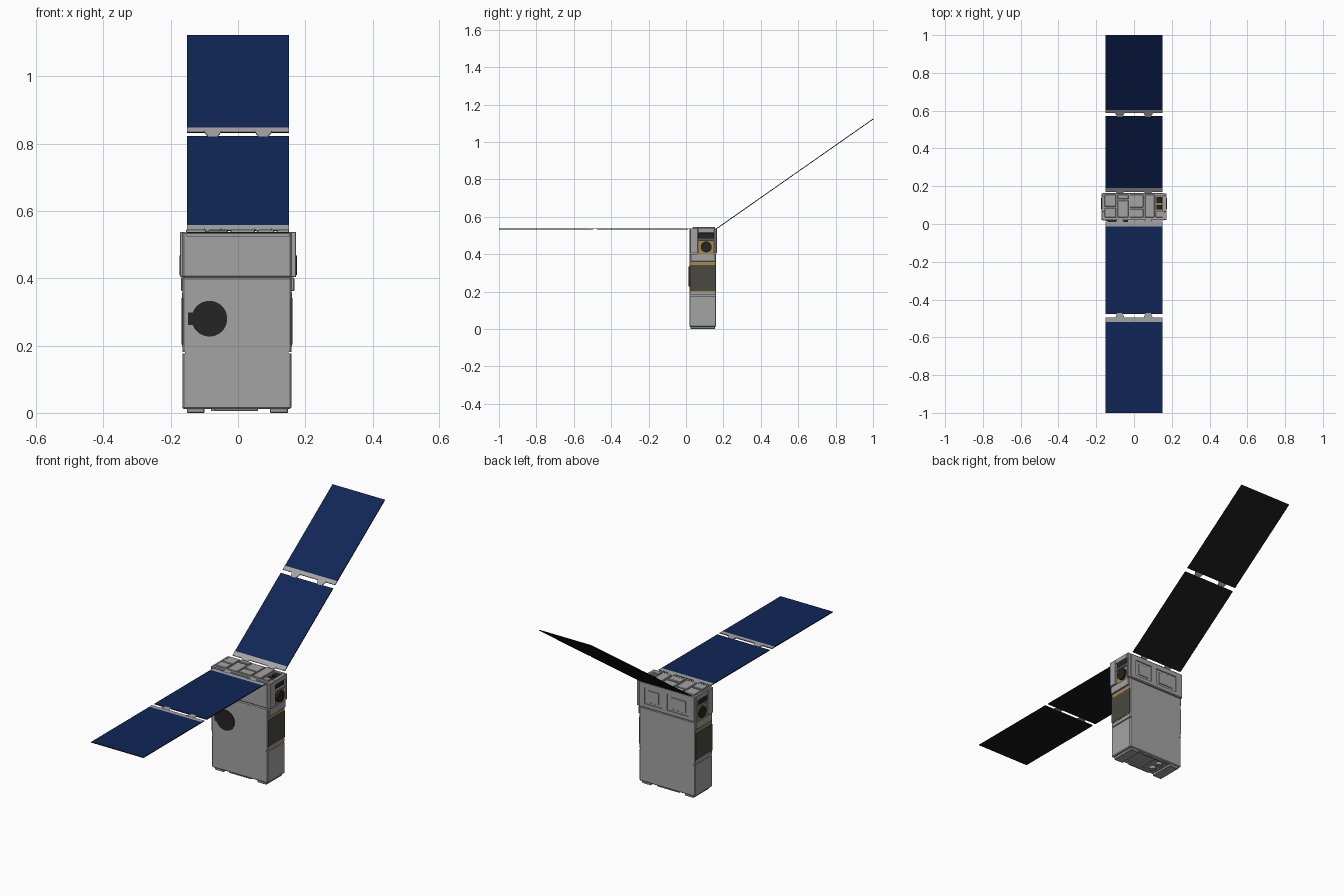
import bpy, bmesh, math
from mathutils import Matrix, Vector


def material(name, rgb):
    m = bpy.data.materials.new(name)
    m.diffuse_color = (*rgb, 1)
    return m


GREY = material("hull grey", (0.37, 0.37, 0.37))
BLUE = material("solar cell blue", (0.005, 0.019, 0.095))
BLACK = material("panel back black", (0.009, 0.009, 0.009))
LENS = material("lens black", (0.018, 0.018, 0.018))
DARK = material("radiator dark", (0.068, 0.068, 0.052))
TAN = material("gold foil", (0.38, 0.25, 0.075))


def finish(name, bm, mat, matrix=None):
    if matrix:
        bm.transform(matrix)
    bmesh.ops.recalc_face_normals(bm, faces=bm.faces)
    me = bpy.data.meshes.new(name)
    bm.to_mesh(me)
    bm.free()
    me.materials.append(mat)
    ob = bpy.data.objects.new(name, me)
    bpy.context.collection.objects.link(ob)
    return ob


def add_box(bm, x0, x1, y0, y1, z0, z1, bevel=0):
    vs = bmesh.ops.create_cube(bm, size=1)["verts"]
    for v in vs:
        v.co = Vector(((x0, x1)[v.co.x > 0], (y0, y1)[v.co.y > 0], (z0, z1)[v.co.z > 0]))
    if bevel:
        edges = list({e for v in vs for e in v.link_edges})
        bmesh.ops.bevel(bm, geom=edges, offset=bevel, segments=1, affect='EDGES')


def boxes(name, mat, dims, bevel=0, matrix=None):
    bm = bmesh.new()
    for d in dims:
        add_box(bm, *d, bevel=bevel)
    return finish(name, bm, mat, matrix)


def disc(name, mat, centre, radius, depth, axis, sides=32):
    bm = bmesh.new()
    bmesh.ops.create_cone(bm, cap_ends=True, segments=sides, radius1=radius,
                          radius2=radius, depth=depth)
    rot = Vector((0, 0, 1)).rotation_difference(Vector(axis)).to_matrix().to_4x4()
    return finish(name, bm, mat, Matrix.Translation(centre) @ rot)


def cut(ob, name, dims):
    cutter = boxes(name, GREY, dims)
    cutter.hide_render = True
    cutter.hide_viewport = False
    cutter.display_type = 'WIRE'
    mod = ob.modifiers.new("recesses", 'BOOLEAN')
    mod.object = cutter
    mod.operation = 'DIFFERENCE'
    mod.solver = 'EXACT'


# Main body and the slightly deeper head section
body = boxes("body", GREY, [(-0.165, 0.159, 0.018, 0.161, 0.012, 0.402)], 0.004)
cut(body, "body_cutter", [
    (0.150, 0.2, 0.172, 0.0, 0.176, 0.181),
    (-0.2, -0.157, 0.0, 0.172, 0.176, 0.181),
    (-0.13, -0.02, 0.04, 0.14, 0.0, 0.018),
    (0.0, 0.13, 0.04, 0.14, 0.0, 0.018),
])
head = boxes("head", GREY, [(-0.165, 0.159, 0.018, 0.165, 0.403, 0.538)], 0.004)
cut(head, "head_cutter", [
    (-0.152, 0.152, 0.0, 0.023, 0.526, 0.56),     # front wing seat
    (0.025, 0.125, 0.160, 0.18, 0.425, 0.51),     # back pockets
    (-0.13, -0.005, 0.160, 0.18, 0.425, 0.51),
    (0.115, 0.152, 0.070, 0.148, 0.520, 0.56),    # top sensor bay
])

# Raised plates inside the back pockets and on top of the head
boxes("back_pocket_plates", GREY, [
    (0.045, 0.105, 0.158, 0.1635, 0.437, 0.498),
    (-0.112, -0.025, 0.158, 0.1635, 0.437, 0.498)], 0.001)
boxes("top_plates", GREY, [
    (-0.155, -0.095, 0.035, 0.085, 0.535, 0.545),
    (-0.088, -0.030, 0.035, 0.125, 0.535, 0.543),
    (-0.155, -0.095, 0.092, 0.155, 0.535, 0.543),
    (-0.088, -0.030, 0.132, 0.155, 0.535, 0.545),
    (-0.022, 0.050, 0.035, 0.080, 0.535, 0.545),
    (-0.022, 0.050, 0.088, 0.155, 0.535, 0.543),
    (0.058, 0.108, 0.035, 0.155, 0.535, 0.545),
    (0.115, 0.152, 0.035, 0.062, 0.535, 0.545)], 0.002)
boxes("top_sensor_foil", TAN, [(0.117, 0.150, 0.072, 0.146, 0.519, 0.524)])
boxes("top_sensor_blocks", LENS, [
    (0.119, 0.148, 0.076, 0.100, 0.52, 0.534),
    (0.119, 0.148, 0.110, 0.142, 0.52, 0.534)])

# Foot rails, base plates and umbilical ports underneath
boxes("foot_rails", GREY, [
    (-0.152, -0.100, 0.024, 0.155, 0, 0.014),
    (0.095, 0.148, 0.024, 0.155, 0, 0.014),
    (-0.07, 0.06, 0.024, 0.036, 0.005, 0.014),
    (-0.07, 0.06, 0.144, 0.155, 0.005, 0.014)], 0.002)
for y in (0.065, 0.115):
    disc("base_port", GREY, (-0.065, y, 0.012), 0.016, 0.014, (0, 0, 1), 20)

# Round dark port with side tab on the front
disc("front_port", LENS, (-0.085, 0.0175, 0.280), 0.053, 0.006, (0, 1, 0), 40)
boxes("front_port_tab", LENS, [(-0.148, -0.12, 0.0147, 0.02, 0.262, 0.298)])

# Both narrow sides: radiator, cheek frame, sensor and slot
for side, s, x in (("right", 1, 0.159), ("left", -1, 0.165)):
    def sb(part, mat, dims, bevel=0):
        out = []
        for a, b, *rest in dims:
            lo, hi = sorted((s * (x + a), s * (x + b)))
            out.append((lo, hi, *rest))
        return boxes(side + "_" + part, mat, out, bevel)

    e = 0.172 - x + (0.001 if s > 0 else 0)       # cheek protrusion
    sb("radiator_foil", TAN, [(-0.004, 0.001, 0.024, 0.157, 0.198, 0.358)])
    sb("radiator", DARK, [(-0.004, 0.0025, 0.021, 0.158, 0.203, 0.342)])
    sb("shoulder", GREY, [(-0.004, e * 0.6, 0.024, 0.157, 0.362, 0.402)], 0.002)
    sb("cheek_frame", GREY, [
        (-0.004, e, 0.022, 0.064, 0.404, 0.538),
        (-0.004, e, 0.150, 0.161, 0.404, 0.538),
        (-0.004, e, 0.064, 0.150, 0.514, 0.538),
        (-0.004, e, 0.064, 0.150, 0.474, 0.484)], 0.0015)
    sb("sensor_foil", TAN, [(-0.004, 0.003, 0.064, 0.150, 0.402, 0.475)])
    sb("slot", LENS, [(-0.004, 0.004, 0.064, 0.150, 0.483, 0.515)])
    disc(side + "_sensor_lens", LENS, (s * (x + e / 2), 0.108, 0.439),
         0.029, e + 0.004, (1, 0, 0), 24)


# Two-panel folding wing, laid out along local +y from its hinge
def wing(name, matrix):
    w = 0.152
    for label, a, strip, b in (("inner", 0.0, 0.025, 0.488), ("outer", 0.508, 0.53, 1.012)):
        boxes(f"{name}_{label}_backing", BLACK, [(-w, w, a, b, -0.003, 0)], 0, matrix)
        boxes(f"{name}_{label}_edge_strip", GREY, [(-w, w, a, strip, 0, 0.0012)], 0, matrix)
        boxes(f"{name}_{label}_cells", BLUE, [(-w + .001, w - .001, strip, b - .001, 0, 0.0012)], 0, matrix)
    # Tapered hinge tongues at the root and between the panels
    bm = bmesh.new()
    for y0, y1 in ((-0.012, 0.006), (0.484, 0.512)):
        for x in (-0.075, 0.075):
            pts = [(x - 0.026, y1), (x - 0.014, y0), (x + 0.014, y0), (x + 0.026, y1)]
            f = bm.faces.new([bm.verts.new((px, py, -0.002)) for px, py in pts])
            ext = bmesh.ops.extrude_face_region(bm, geom=[f])["geom"]
            bmesh.ops.translate(bm, vec=(0, 0, 0.004),
                                verts=[g for g in ext if isinstance(g, bmesh.types.BMVert)])
    finish(name + "_hinges", bm, GREY, matrix)


wing("front_wing", Matrix.Translation((0, 0.012, 0.536)) @ Matrix.Rotation(math.pi, 4, 'Z'))
wing("back_wing", Matrix.Translation((0, 0.171, 0.543)) @ Matrix.Rotation(math.radians(35), 4, 'X'))
